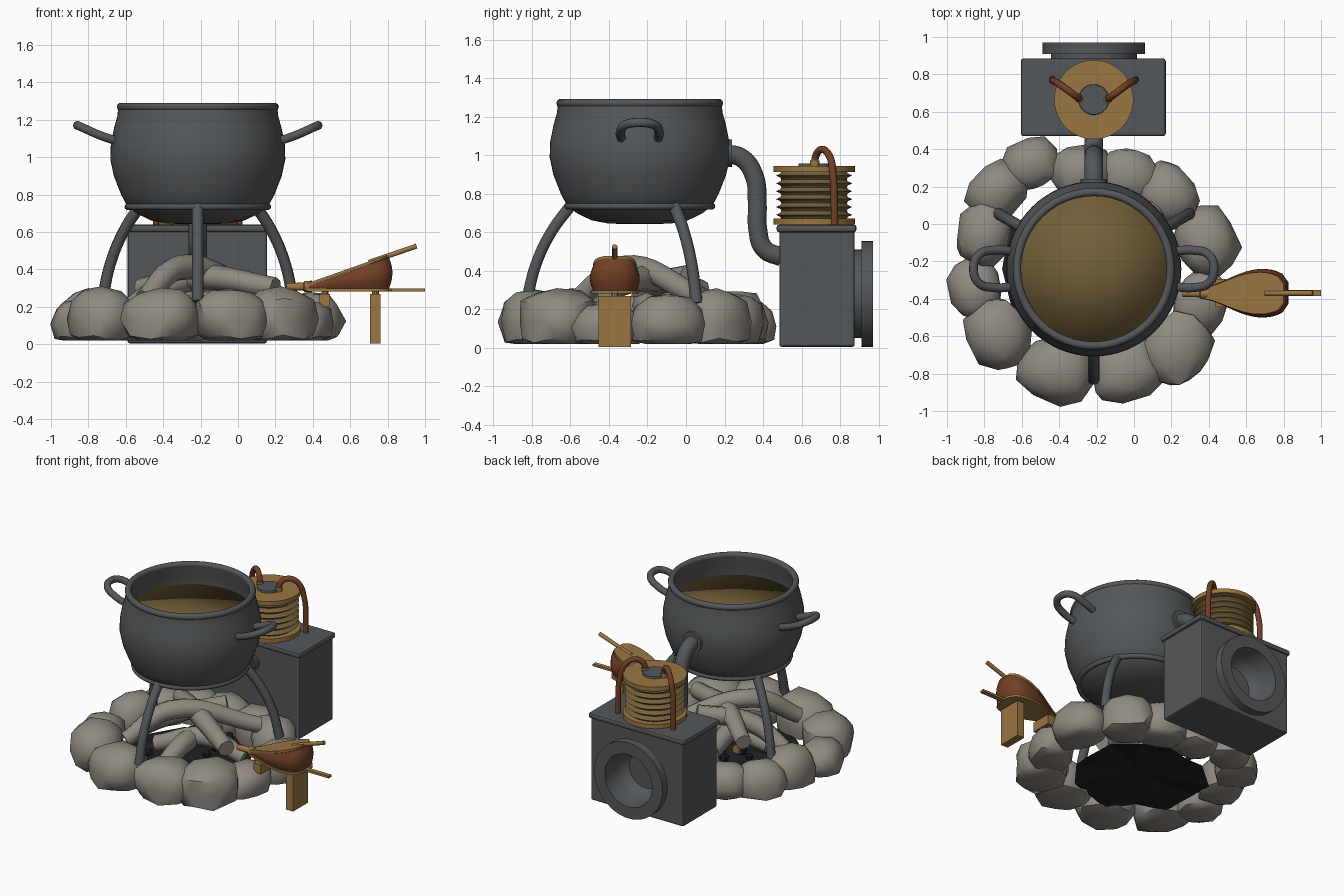
import bpy, bmesh, math, random
from mathutils import Vector, Matrix, noise

random.seed(4)
if "Cube" in bpy.data.objects:
    bpy.data.objects.remove(bpy.data.objects["Cube"])

CX, CY = -0.215, -0.24      # cauldron axis
BY = -0.37                  # bellows axis


def material(name, r, g, b):
    m = bpy.data.materials.new(name)
    m.use_nodes = True
    m.diffuse_color = (r, g, b, 1)
    m.node_tree.nodes["Principled BSDF"].inputs["Base Color"].default_value = (r, g, b, 1)
    return m


iron = material("dark iron", 0.088, 0.095, 0.101)
rock = material("grey stone", 0.28, 0.255, 0.222)
wood = material("tan wood", 0.32, 0.18, 0.055)
brew = material("brown brew", 0.175, 0.118, 0.042)
hide = material("red leather", 0.168, 0.05, 0.019)
char = material("black char", 0.014, 0.014, 0.014)


def finish(name, bm, mat, angle=35):
    bmesh.ops.recalc_face_normals(bm, faces=bm.faces[:])
    me = bpy.data.meshes.new(name)
    bm.to_mesh(me)
    bm.free()
    return place(name, me, mat, angle)


def place(name, me, mat, angle):
    ob = bpy.data.objects.new(name, me)
    bpy.context.collection.objects.link(ob)
    me.materials.clear()
    me.materials.append(mat)
    bpy.ops.object.select_all(action='DESELECT')
    ob.select_set(True)
    bpy.context.view_layer.objects.active = ob
    bpy.ops.object.shade_smooth_by_angle(angle=math.radians(angle))
    return ob


def lathe(name, profile, mat, center, axis='Z', steps=48, angle=35):
    """Spin (radius, height) pairs round z, optionally tipped to point along +y or +x."""
    bm = bmesh.new()
    vs = [bm.verts.new((r, 0, h)) for r, h in profile]
    es = [bm.edges.new(p) for p in zip(vs, vs[1:])]
    bmesh.ops.spin(bm, geom=vs + es, cent=(0, 0, 0), axis=(0, 0, 1),
                   angle=math.tau, steps=steps, use_duplicate=False)
    bmesh.ops.remove_doubles(bm, verts=bm.verts[:], dist=0.0005)
    turn = {'Z': Matrix(), 'Y': Matrix.Rotation(-math.pi / 2, 4, 'X'),
            'X': Matrix.Rotation(math.pi / 2, 4, 'Y')}[axis]
    bm.transform(Matrix.Translation(center) @ turn)
    return finish(name, bm, mat, angle)


def ring(name, radius, thick, mat, center):
    pts = [(radius + thick * math.cos(a), thick * math.sin(a))
           for a in (math.tau * i / 10 for i in range(11))]
    return lathe(name, pts, mat, center, angle=60)


def tube(name, points, radius, mat, taper=None, sides=3):
    cu = bpy.data.curves.new(name, 'CURVE')
    cu.dimensions, cu.bevel_depth, cu.bevel_resolution = '3D', radius, sides
    cu.use_fill_caps, cu.resolution_u = True, 8
    sp = cu.splines.new('BEZIER')
    sp.bezier_points.add(len(points) - 1)
    for i, (bp, p) in enumerate(zip(sp.bezier_points, points)):
        bp.co = p
        bp.handle_left_type = bp.handle_right_type = 'AUTO'
        bp.radius = taper[i] if taper else 1
    tmp = bpy.data.objects.new(name + "_path", cu)
    bpy.context.collection.objects.link(tmp)
    me = bpy.data.meshes.new_from_object(tmp.evaluated_get(bpy.context.evaluated_depsgraph_get()))
    bpy.data.objects.remove(tmp)
    return place(name, me, mat, 50)


def box(name, lo, hi, mat, bevel=0.0):
    lo, hi = Vector(lo), Vector(hi)
    bm = bmesh.new()
    bmesh.ops.create_cube(bm, size=1, matrix=Matrix.Translation((lo + hi) / 2)
                          @ Matrix.Diagonal((*(hi - lo), 1)))
    if bevel:
        bmesh.ops.bevel(bm, geom=bm.edges[:], offset=bevel, segments=2, profile=0.5, affect='EDGES')
    return finish(name, bm, mat, 12)


# Cauldron: body with inner wall, rim, lower band, brew with a softly rounded edge
lathe("cauldron", [(0, .642), (.16, .645), (.25, .662), (.325, .698), (.378, .74), (.41, .8), (.449, .9),
                   (.468, .99), (.465, 1.07), (.447, 1.16), (.43, 1.22), (.425, 1.27), (.39, 1.27),
                   (.40, 1.2), (.425, 1.08), (.40, .9), (.3, .76), (0, .7)], iron, (CX, CY, 0), steps=64)
ring("cauldron_rim", .411, .022, iron, (CX, CY, 1.27))
ring("cauldron_band", .375, .017, iron, (CX, CY, .735))
lathe("brew_surface", [(0, 1.125), (.412, 1.125), (.40, 1.09), (0, 1.08)], brew, (CX, CY, 0), angle=180)

# Loop handles and three curved legs
for s, side in ((1, "left"), (-1, "right")):
    tube(side + "_handle", [(CX + s * x, CY + y, z) for x, y, z in
         ((.43, -.095, 1.085), (.53, -.1, 1.12), (.615, -.075, 1.158), (.643, 0, 1.17),
          (.615, .075, 1.158), (.53, .1, 1.12), (.43, .095, 1.085))], .024, iron)
for name, deg in (("front_leg", -90), ("left_leg", 30), ("right_leg", 150)):
    c, s = math.cos(math.radians(deg)), math.sin(math.radians(deg))
    tube(name, [(CX + c * r, CY + s * r, z) for r, z in
                ((.35, .75), (.46, .6), (.54, .43), (.59, .23))], .03, iron, (1.05, 1, 1, 1.05))

# Pipe from cauldron to firebox
lathe("pipe_flange", [(0, 0), (.072, 0), (.072, .035), (0, .035)], iron, (CX, .205, 1.01), 'Y')
tube("pipe", [(CX, y, z) for y, z in ((.2, 1.01), (.29, .985), (.355, .89), (.37, .75), (.372, .62),
                                      (.405, .515), (.5, .47))], .05, iron, sides=5)

# Firebox with a round port at the back
firebox = box("firebox", (-.59, .485, .005), (.155, .875, .61), iron, .012)
cutter = lathe("port_cutter", [(0, 0), (.19, 0), (.19, .3), (0, .3)], iron, (CX, .76, .28), 'Y')
cut = firebox.modifiers.new("port", 'BOOLEAN')
cut.operation, cut.object = 'DIFFERENCE', cutter
bpy.ops.object.select_all(action='DESELECT')
firebox.select_set(True)
bpy.context.view_layer.objects.active = firebox
bpy.ops.object.modifier_apply(modifier="port")
bpy.data.objects.remove(cutter)
bpy.ops.object.shade_smooth_by_angle(angle=math.radians(12))
box("firebox_lid", (-.605, .47, .6), (.17, .885, .64), iron, .014)
lathe("port_collar", [(0, -.1), (.13, -.1), (.165, -.07), (.18, -.02), (.19, .1), (.275, .1), (.275, .04),
                      (.23, .04), (.23, 0), (.188, 0)], iron, (CX, .87, .28), 'Y')

# Pleated pump: end boards, thin sharp folds, hub
for name, z in (("pump_base", .64), ("pump_top", .912)):
    lathe(name, [(0, z), (.212, z), (.212, z + .031), (0, z + .031)], wood, (CX, .665, 0))
folds = []
for i in range(6):
    z = .67 + i * .0408
    folds += [(.17, z), (.175, z + .01), (.198, z + .0204), (.175, z + .031)]
lathe("pump_folds", folds + [(.17, .915)], brew, (CX, .665, 0), angle=50)
lathe("pump_hub", [(0, .94), (.082, .94), (.08, .958), (0, .958)], iron, (CX, .665, 0))

# Hoses arching from the hub down to the lid
for s, side in ((1, "left"), (-1, "right")):
    tube(side + "_hose", [(CX + s * x, y, z) for x, y, z in
         ((.075, .668, .94), (.085, .675, 1.0), (.125, .705, 1.03), (.18, .745, .995),
          (.215, .765, .88), (.222, .77, .75), (.222, .772, .63))], .019, hide)
    lathe(side + "_hose_fitting", [(0, .94), (.024, .94), (.024, .972), (0, .972)], wood,
          (CX + s * .075, .668, 0), steps=12)

# Ring of rough stones, broad at the base: (x, y, size, height)
STONES = ((-.55, .32, .14, .25), (-.73, .18, .15, .27), (-.80, -.06, .155, .3), (-.85, -.34, .15, .24),
          (-.73, -.59, .175, .31), (-.41, -.78, .185, .305), (-.04, -.78, .18, .3), (.23, -.67, .185, .31),
          (.36, -.42, .15, .24), (.385, -.09, .17, .28), (.18, .16, .16, .31), (-.03, .25, .15, .28),
          (-.28, .28, .15, .3))
for i, (x, y, size, height) in enumerate(STONES):
    bm = bmesh.new()
    bmesh.ops.create_icosphere(bm, subdivisions=2, radius=1)
    seed = Vector((i * 7.3, i * 3.1, 1.7))
    for v in bm.verts:
        d = v.co.normalized()
        d = Vector([math.copysign(abs(k) ** .85, k) for k in d])
        v.co = d * (1.02 + .17 * noise.noise(d * 1.3 + seed))
        v.co.z = max(-.68, min(v.co.z, 1.02))
    half = (height - .02) / 1.7
    bm.transform(Matrix.Translation((x, y, .02 + half * .68))
                 @ Matrix.Rotation(math.atan2(y - CY, x - CX), 4, 'Z')
                 @ Matrix.Diagonal((size * .96, size * 1.12, half, 1)))
    finish(f"fire_stone_{i + 1}", bm, rock, 42)

# Charred bed: a low folded fan
bm = bmesh.new()
hub = bm.verts.new((CX - .01, CY, .08))
edge = []
for i in range(14):
    a, r = math.tau * i / 14, random.uniform(.4, .5)
    edge.append(bm.verts.new((hub.co.x + r * math.cos(a), hub.co.y + r * math.sin(a), .03 + .04 * (i % 2))))
for a, b in zip(edge, edge[1:] + edge[:1]):
    bm.faces.new((hub, a, b))
finish("char_bed", bm, char, 5)

# Stacked ash-grey logs
LOGS = (((-.50, -.58, .24), (-.31, -.33, .41), (.12, .08, .26)),
        ((-.52, .08, .30), (-.2, -.18, .36), (.2, -.42, .30)),
        ((-.62, -.25, .16), (-.4, -.2, .30), (-.1, .02, .38)),
        ((.15, -.15, .12), (-.1, -.2, .22), (-.45, -.3, .12)),
        ((-.2, -.6, .12), (-.2, -.35, .2), (-.25, .1, .14)))
for i, pts in enumerate(LOGS):
    tube(f"log_{i + 1}", pts, .068, rock, (.8, 1, .85), sides=2)

# Charcoal lumps and an unburnt chip
for i in range(16):
    a, r = random.uniform(0, math.tau), random.uniform(.1, .36)
    bm = bmesh.new()
    bmesh.ops.create_icosphere(bm, subdivisions=1, radius=random.uniform(.02, .04),
                               matrix=Matrix.Translation((CX + r * math.cos(a), CY + r * math.sin(a), .1)))
    finish(f"coal_{i + 1}", bm, char, 5)
box("unburnt_chip", (CX - .13, CY + .07, .085), (CX - .07, CY + .12, .13), wood, .008)


# Bellows: teardrop outline along x, boards hinged at the nozzle
def half_width(t):
    return .032 + .093 * math.sin(min(t / .7, 1) * math.pi / 2) ** 1.5 if t < .7 else \
        .055 + .07 * math.sqrt(max(0, 1 - ((t - .7) / .3) ** 2))


def teardrop(name, mat, x0, x1, bottom, top, scale=1.0, layers=1, bulge=0.0):
    ts = [i / 14 for i in range(15)]
    outline = [(t, half_width(t)) for t in ts] + [(t, -half_width(t)) for t in reversed(ts)]
    bm = bmesh.new()
    rows = []
    for k in range(layers + 1):
        f = k / layers
        swell = scale + bulge * math.sin(f * math.pi)
        rows.append([bm.verts.new((x0 + t * (x1 - x0) * (1 + .3 * (swell - scale) * t), BY + w * swell,
                                   bottom(t) * (1 - f) + top(t) * f)) for t, w in outline])
    for a, b in zip(rows, rows[1:]):
        for i in range(len(a)):
            j = (i + 1) % len(a)
            bm.faces.new((a[i], a[j], b[j], b[i]))
    bm.faces.new(rows[0])
    bm.faces.new(rows[-1])
    return finish(name, bm, mat, 50)


teardrop("bellows_lower_board", wood, .37, .82, lambda t: .283, lambda t: .299)
teardrop("bellows_leather", hide, .38, .808, lambda t: .299, lambda t: .314 + .15 * t,
         scale=.9, layers=6, bulge=.14)
teardrop("bellows_upper_board", wood, .37, .80, lambda t: .311 + .152 * t, lambda t: .326 + .152 * t, scale=.9)
box("lower_handle", (.79, BY - .016, .283), (1.0, BY + .016, .299), wood)
tube("upper_handle", [(.70, BY, .438), (.955, BY, .525)], .014, wood)
lathe("bellows_nozzle", [(0, 0), (.019, 0), (.022, .09), (.03, .095), (.032, .135), (0, .14)], wood,
      (.26, BY, .308), 'X', steps=16)

# Bellows supports with pegs
for name, x, w, z in (("rear", .735, .085, .005), ("front", .465, .075, .2)):
    box(name + "_support", (x - .028, BY - w, z), (x + .028, BY + w, .27), wood)
    lathe(name + "_peg", [(.018, .265), (.018, .286)], wood, (x, BY, 0), steps=10)
